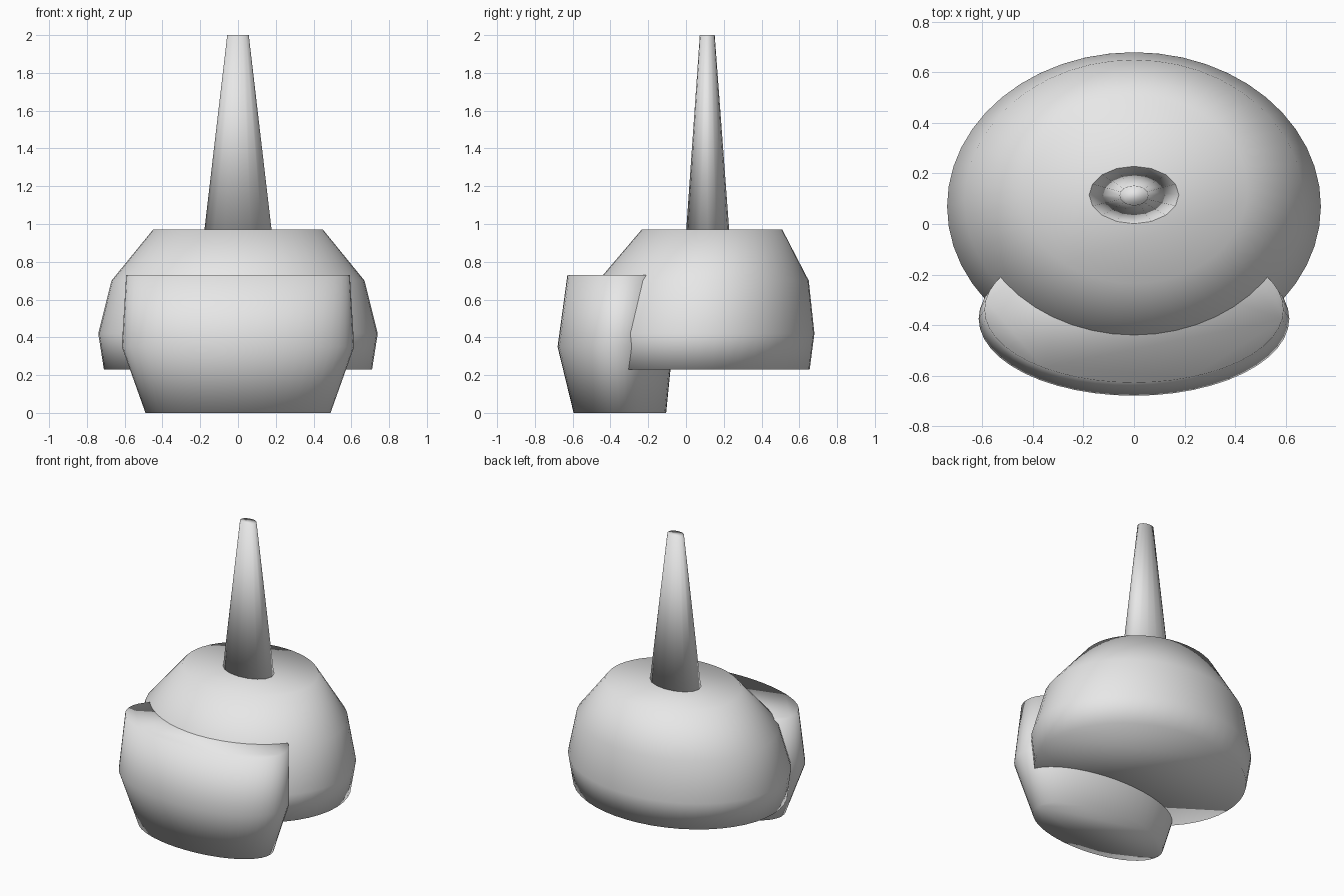
import bpy, bmesh, math

if "Cube" in bpy.data.objects:
    bpy.data.objects.remove(bpy.data.objects["Cube"])

grey = bpy.data.materials.new("plain grey")
grey.diffuse_color = (0.8, 0.8, 0.8, 1)
grey.use_nodes = True
grey.node_tree.nodes["Principled BSDF"].inputs["Base Color"].default_value = grey.diffuse_color


def lofted_ellipses(name, rings, sides):
    """Closed solid through ellipses given as (z, half width, back y, front y)."""
    bm = bmesh.new()
    loops = []
    for z, rx, back, front in rings:
        cy, ry = (back + front) / 2, (back - front) / 2
        loops.append([bm.verts.new((rx * math.cos(a), cy + ry * math.sin(a), z))
                      for a in (2 * math.pi * i / sides for i in range(sides))])
    for low, high in zip(loops, loops[1:]):
        for i in range(sides):
            j = (i + 1) % sides
            bm.faces.new((low[i], low[j], high[j], high[i]))
    bm.faces.new(loops[0][::-1])
    bm.faces.new(loops[-1])
    for f in bm.faces:
        f.smooth = True
    mesh = bpy.data.meshes.new(name)
    bm.to_mesh(mesh)
    bm.free()
    mesh.materials.append(grey)
    ob = bpy.data.objects.new(name, mesh)
    bpy.context.collection.objects.link(ob)
    return ob


# Domed main body with flat top and underside
lofted_ellipses("dome_body", [(0.23, 0.71, 0.655, -0.53),
                              (0.42, 0.74, 0.68, -0.54),
                              (0.70, 0.67, 0.65, -0.465),
                              (0.97, 0.45, 0.51, -0.235)], 48)

# Front guard, partly sunk into the body
lofted_ellipses("front_guard", [(0.0, 0.49, -0.105, -0.595),
                                (0.35, 0.615, -0.07, -0.68),
                                (0.73, 0.592, -0.05, -0.628)], 48)

# Tapered spike on top
lofted_ellipses("top_spike", [(0.95, 0.18, 0.23, 0.0),
                              (2.0, 0.057, 0.152, 0.073)], 16)
